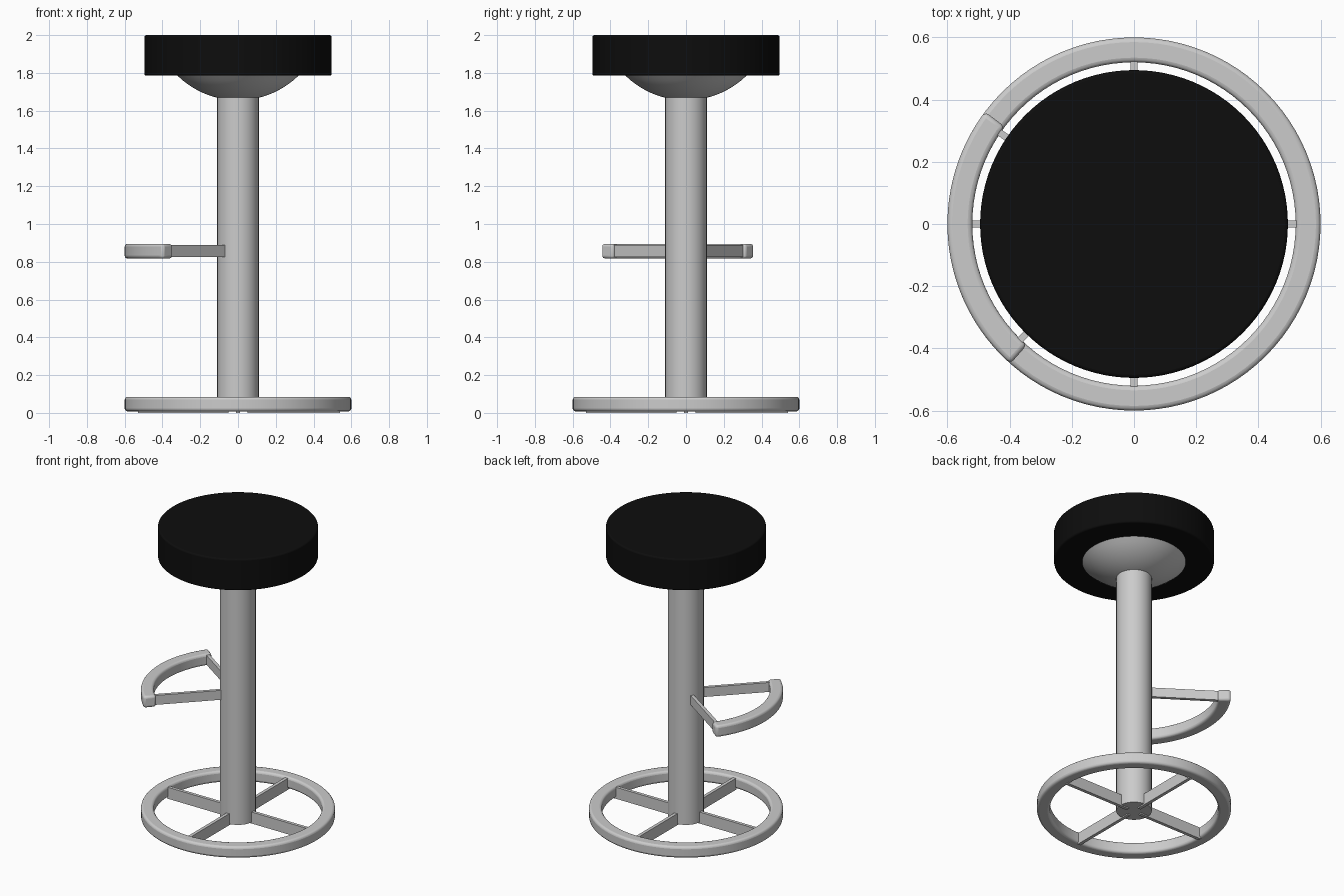
import bpy, bmesh
from math import cos, sin, tau, radians, sqrt

if "Cube" in bpy.data.objects:
    bpy.data.objects.remove(bpy.data.objects["Cube"])


def finish(name, bm, bevel=0, mat=None):
    bmesh.ops.recalc_face_normals(bm, faces=bm.faces)
    me = bpy.data.meshes.new(name)
    bm.to_mesh(me)
    bm.free()
    ob = bpy.data.objects.new(name, me)
    bpy.context.collection.objects.link(ob)
    if bevel:
        m = ob.modifiers.new("bevel", 'BEVEL')
        m.width, m.segments, m.limit_method = bevel, 3, 'ANGLE'
    if mat:
        me.materials.append(mat)
    bpy.ops.object.select_all(action='DESELECT')
    ob.select_set(True)
    bpy.context.view_layer.objects.active = ob
    bpy.ops.object.shade_smooth_by_angle(angle=radians(35))
    return ob


def sweep(name, profile, start=0, end=360, steps=96, closed_profile=False, bevel=0, mat=None):
    """Revolve (radius, z) points around z; cap the ends of partial or open sweeps."""
    full = end - start == 360
    bm = bmesh.new()
    rows = []
    for i in range(steps if full else steps + 1):
        a = radians(start + (end - start) * i / steps)
        rows.append([bm.verts.new((r * cos(a), r * sin(a), z)) for r, z in profile])
    n = len(profile)
    for i in range(steps):
        p, q = rows[i], rows[(i + 1) % len(rows)]
        for j in range(n if closed_profile else n - 1):
            k = (j + 1) % n
            bm.faces.new((p[j], q[j], q[k], p[k]))
    if not closed_profile:
        for j in (0, n - 1):
            bm.faces.new([row[j] for row in rows])
    elif not full:
        bm.faces.new(rows[0])
        bm.faces.new(rows[-1])
    return finish(name, bm, bevel, mat)


def bar(name, angle, length, z0, z1, width=0.022):
    """Flat radial bar from inside the column outwards."""
    bm = bmesh.new()
    bmesh.ops.create_cube(bm, size=1)
    for v in bm.verts:
        v.co.x = 0.05 + (v.co.x + 0.5) * (length - 0.05)
        v.co.y *= width
        v.co.z = z0 + (v.co.z + 0.5) * (z1 - z0)
    ob = finish(name, bm)
    ob.rotation_euler.z = radians(angle)


def box_profile(r0, r1, z0, z1):
    return [(r0, z0), (r1, z0), (r1, z1), (r0, z1)]


# Seat cushion
black = bpy.data.materials.new("black_cushion")
black.diffuse_color = (0.004, 0.004, 0.004, 1)
black.use_nodes = True
black.node_tree.nodes["Principled BSDF"].inputs["Base Color"].default_value = black.diffuse_color
sweep("seat", [(0.495, 1.785), (0.495, 2.0)], bevel=0.01, mat=black)

# Dome below the seat, a spherical cap
R, low = 0.459, 1.655
radii = [0.06 + 0.26 * i / 10 for i in range(11)]
sweep("seat_dome", [(r, low + R - sqrt(R * R - r * r)) for r in radii] + [(0.32, 1.79)])

# Column
sweep("column", [(0.11, 0.008), (0.11, 1.7)], steps=64)

# Base ring and its four spokes
sweep("base_ring", box_profile(0.52, 0.6, 0.008, 0.085), closed_profile=True, bevel=0.015)
for i, length in enumerate((0.54, 0.54, 0.53, 0.53)):
    bar(f"base_spoke_{i + 1}", 90 * i, length, 0.0, 0.078)

# Footrest arc and its two arms
sweep("footrest", box_profile(0.52, 0.6, 0.817, 0.895), 143, 228.5, steps=32,
      closed_profile=True, bevel=0.015)
for side, angle in (("back", 145.8), ("front", 225.5)):
    bar(f"footrest_arm_{side}", angle, 0.54, 0.825, 0.889)
